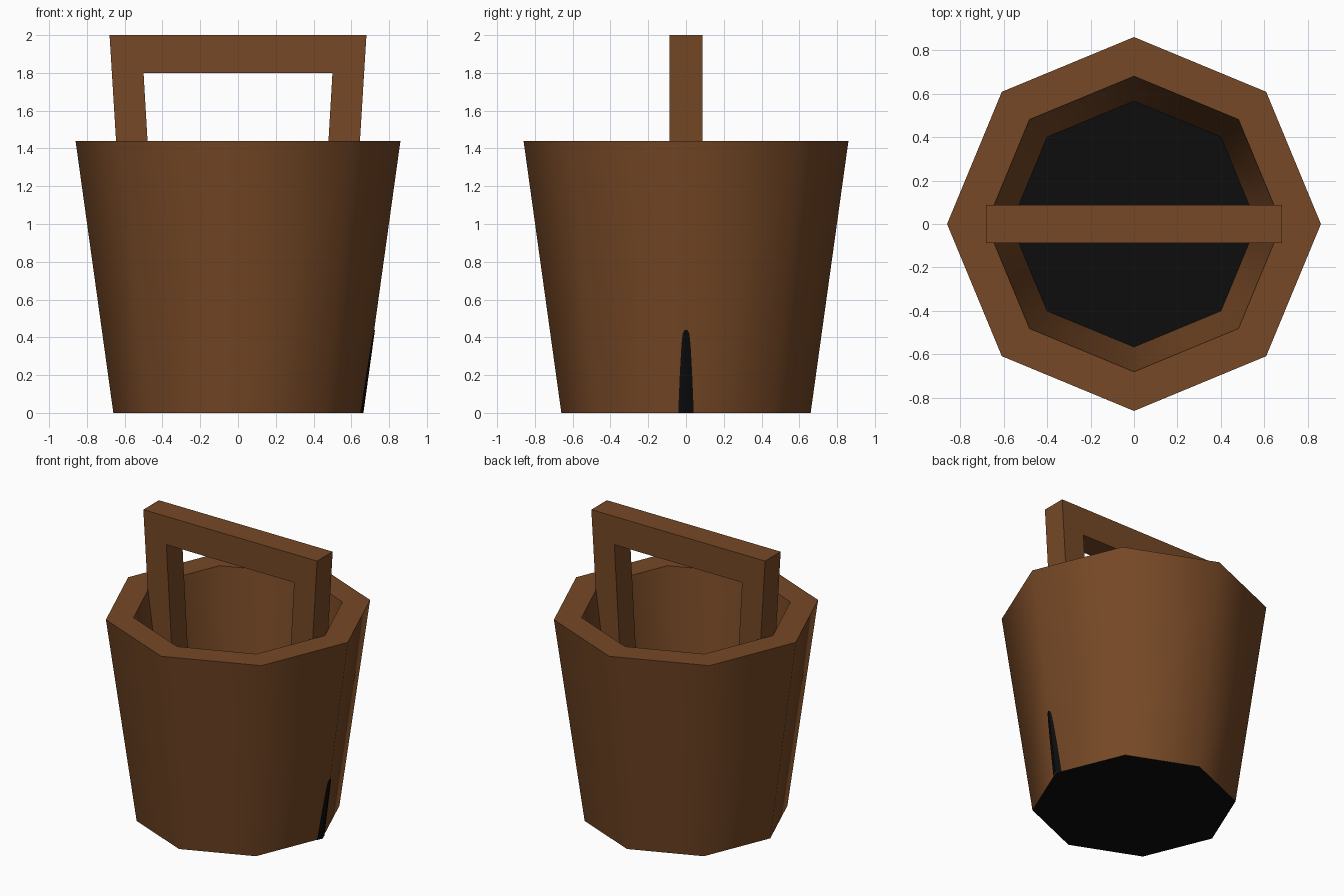
import bpy, bmesh, math

if "Cube" in bpy.data.objects:
    bpy.data.objects.remove(bpy.data.objects["Cube"])

def material(name, col):
    m = bpy.data.materials.new(name)
    m.diffuse_color = (*col, 1)
    m.use_nodes = True
    m.node_tree.nodes["Principled BSDF"].inputs["Base Color"].default_value = m.diffuse_color
    return m

wood = material("brown wood", (0.18, 0.065, 0.019))
dark = material("dark black", (0.004, 0.004, 0.004))

def finish(name, bm, mats):
    bmesh.ops.recalc_face_normals(bm, faces=bm.faces[:])
    me = bpy.data.meshes.new(name)
    bm.to_mesh(me)
    bm.free()
    for m in mats:
        me.materials.append(m)
    ob = bpy.data.objects.new(name, me)
    bpy.context.collection.objects.link(ob)
    return ob

# Bucket body: eight-sided shell from rings (radius, height), dark floor and underside
SIDES, H, R0, R1 = 8, 1.44, 0.66, 0.86
bm = bmesh.new()
rings = []
for r, z in [(R0, 0), (R1, H), (0.68, H), (0.566, 0.62)]:
    rings.append([bm.verts.new((r * math.cos(math.tau * i / SIDES),
                                r * math.sin(math.tau * i / SIDES), z))
                  for i in range(SIDES)])
for a, b in zip(rings, rings[1:]):
    for i in range(SIDES):
        j = (i + 1) % SIDES
        bm.faces.new((a[i], a[j], b[j], b[i]))
for cap in (rings[0], rings[-1]):
    bm.faces.new(cap).material_index = 1
bucket = finish("bucket_body", bm, [wood, dark])
bpy.context.view_layer.objects.active = bucket
bucket.select_set(True)
bpy.ops.object.shade_smooth_by_angle(angle=math.radians(60))
bucket.select_set(False)

# Handle: arch profile with slightly splayed legs, extruded along y
half = [(0.43, 0.6), (0.50, 1.80)]
outer = [(0.68, 2.0), (0.594, 0.6)]
right = half + outer
bm = bmesh.new()
W = 0.087
def prism(pts):
    f, b = ([bm.verts.new((x, y, z)) for x, z in pts] for y in (-W, W))
    bm.faces.new(f)
    bm.faces.new(b[::-1])
    for i in range(len(pts)):
        j = (i + 1) % len(pts)
        bm.faces.new((f[i], b[i], b[j], f[j]))
prism(right + [(-x, z) for x, z in reversed(right)])
# close the arch outline properly: inner edge then outer edge
bm.clear()
prism(half + [(-x, z) for x, z in reversed(half)]
      + [(-x, z) for x, z in reversed(outer)] + outer)
finish("handle", bm, [wood])

# Dark crack: thin tapered plate wrapped over the right-hand corner
bm = bmesh.new()
rows = []
for z, w in [(0, 0.041), (0.2, 0.033), (0.36, 0.024), (0.42, 0.018), (0.44, 0.008)]:
    x = R0 + (R1 - R0) * z / H + 0.004
    k = math.tan(math.pi / 8)
    rows.append([bm.verts.new((x - abs(y) * k, y, z)) for y in (-w, 0, w)])
for a, b in zip(rows, rows[1:]):
    for i in range(2):
        bm.faces.new((a[i], a[i + 1], b[i + 1], b[i]))
crack = finish("crack_mark", bm, [dark])
# open plate: make sure it faces outward
if crack.data.polygons[0].normal.x < 0:
    crack.data.flip_normals()
